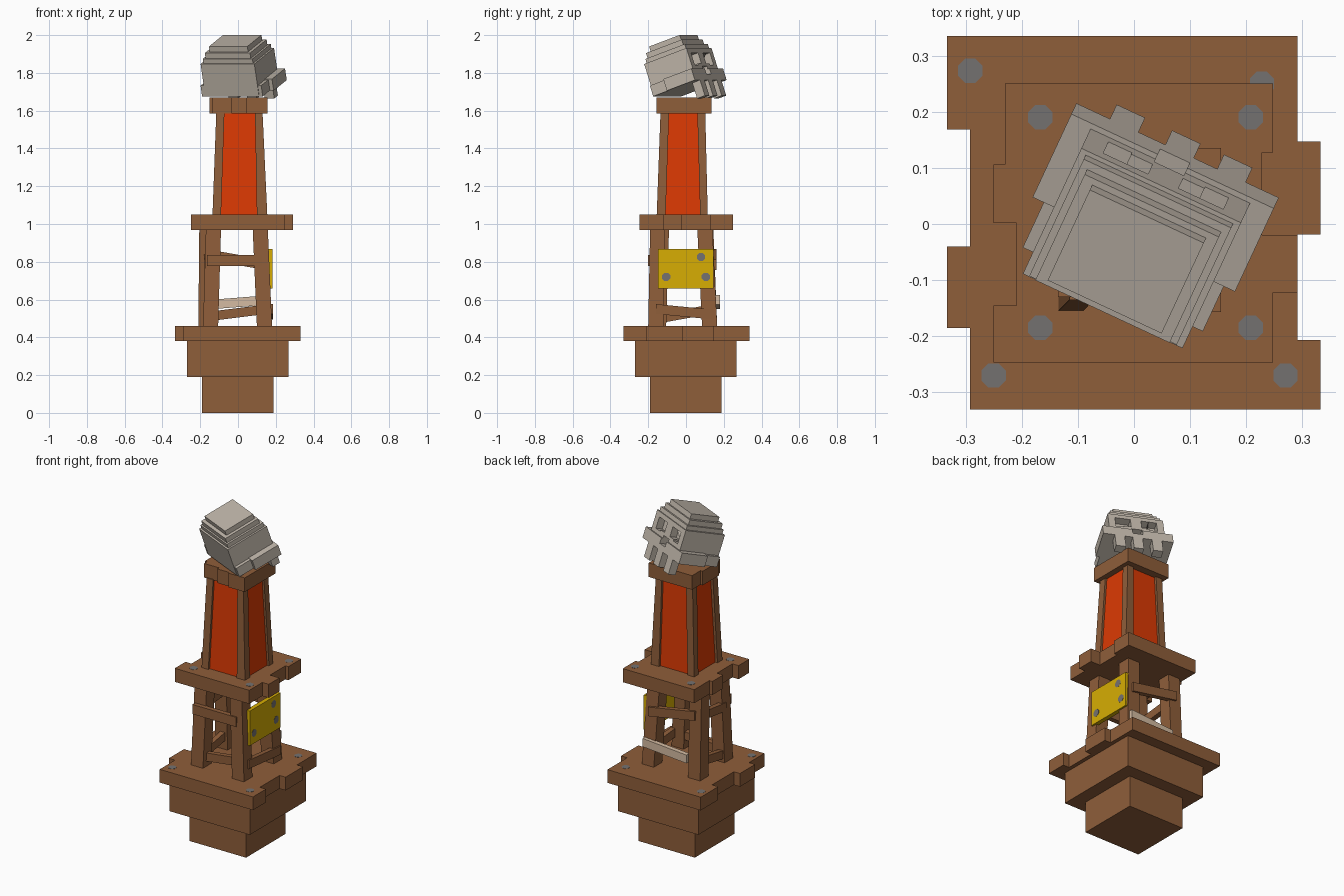
import bpy, math
from mathutils import Vector, Matrix

if "Cube" in bpy.data.objects:
    bpy.data.objects.remove(bpy.data.objects["Cube"])


def material(name, rgb):
    m = bpy.data.materials.new(name)
    m.diffuse_color = (*rgb, 1)
    m.use_nodes = True
    m.node_tree.nodes["Principled BSDF"].inputs["Base Color"].default_value = m.diffuse_color
    return m


WOOD = material("brown wood", (.275, .112, .042))
RED = material("red cloth", (.72, .042, .001))
YELLOW = material("yellow board", (.68, .42, .001))
BONE = material("grey bone", (.51, .455, .39))
PALE = material("pale plank", (.66, .50, .36))
IRON = material("iron grey", (.175, .165, .16))

QUADS = [(3, 2, 1, 0), (4, 5, 6, 7), (0, 1, 5, 4),
         (1, 2, 6, 5), (2, 3, 7, 6), (3, 0, 4, 7)]


def mesh(name, verts, faces, mat, matrix=None):
    me = bpy.data.meshes.new(name)
    me.from_pydata([Vector(v) for v in verts], [], faces)
    if matrix:
        me.transform(matrix)
    me.materials.append(mat)
    ob = bpy.data.objects.new(name, me)
    bpy.context.collection.objects.link(ob)
    return ob


def frustum(name, bottom, top, z0, z1, mat, matrix=None):
    """Block between two rectangles (x0, x1, y0, y1)."""
    verts = []
    for (x0, x1, y0, y1), z in ((bottom, z0), (top, z1)):
        verts += [(x0, y0, z), (x1, y0, z), (x1, y1, z), (x0, y1, z)]
    return mesh(name, verts, QUADS, mat, matrix)


def box(name, x0, x1, y0, y1, z0, z1, mat, matrix=None):
    return frustum(name, (x0, x1, y0, y1), (x0, x1, y0, y1), z0, z1, mat, matrix)


def slab(name, outline, z0, z1, mat):
    """Extruded outline, listed counter-clockwise."""
    n = len(outline)
    verts = [(x, y, z) for z in (z0, z1) for x, y in outline]
    faces = [tuple(range(n))[::-1], tuple(range(n, 2 * n))]
    faces += [(i, (i + 1) % n, n + (i + 1) % n, n + i) for i in range(n)]
    return mesh(name, verts, faces, mat)


def beam(name, p, q, width, height, mat):
    """Sloping bar with upright ends."""
    p, q = Vector(p), Vector(q)
    d = q - p
    side = Vector((-d.y, d.x, 0)).normalized() * width / 2
    up = Vector((0, 0, height / 2))
    verts = [p + side * -1 - up, q - side - up, q + side - up, p + side - up,
             p - side + up, q - side + up, q + side + up, p + side + up]
    return mesh(name, verts, QUADS, mat)


def bolt(name, pos, axis="Z"):
    """Flat eight-sided bolt head, almost flush."""
    r, h = .0235, .0012
    ring = [(r * math.cos(math.pi * (i + .5) / 4), r * math.sin(math.pi * (i + .5) / 4))
            for i in range(8)]
    ob = slab(name, ring, -h, h, IRON)
    if axis == "X":
        ob.data.transform(Matrix.Rotation(math.pi / 2, 4, "Y"))
    ob.data.transform(Matrix.Translation(pos))


# Stepped base
box("base_block", -.19, .187, -.19, .187, 0, .19, WOOD)
box("base_step", -.27, .268, -.27, .268, .19, .38, WOOD)

# Platforms with ragged plank ends
slab("lower_platform", [
    (-.333, .335), (-.333, .168), (-.292, .168), (-.292, -.04), (-.333, -.04),
    (-.333, -.185), (-.292, -.185), (-.292, -.331), (.332, -.331), (.332, -.207),
    (.291, -.207), (.291, -.019), (.332, -.019), (.332, .147), (.291, .147),
    (.291, .335)], .38, .46, WOOD)
slab("upper_platform", [
    (-.23, .25), (-.23, .106), (-.25, .106), (-.25, .002), (-.209, .002),
    (-.209, -.145), (-.25, -.145), (-.25, -.247), (.248, -.247), (.248, -.122),
    (.291, -.122), (.291, -.02), (.228, -.02), (.228, .127), (.248, .127),
    (.248, .25)], .968, 1.05, WOOD)
for x, y in ((-.292, .273), (.228, .25), (-.25, -.27), (.27, -.27)):
    bolt("lower_bolt", (x, y, .46))
for x in (-.167, .208):
    for y in (-.185, .19):
        bolt("upper_bolt", (x, y, 1.05))

# Four leaning legs: bottom and top centres
for bx, by, tx, ty in ((-.145, -.145, -.13, -.13), (.14, -.16, .118, -.15),
                       (-.17, .125, -.165, .105), (.14, .125, .118, .1)):
    a = .04
    frustum("leg", (bx - a, bx + a, by - a, by + a),
            (tx - a, tx + a, ty - a, ty + a), .46, .97, WOOD)

# Cross bars and the signboard
beam("front_bar", (-.165, -.185, .807), (.127, -.185, .807), .03, .058, WOOD)
beam("back_bar", (-.17, .147, .84), (.14, .147, .785), .03, .055, WOOD)
beam("front_low_bar", (-.12, -.14, .515), (.12, -.14, .545), .03, .05, WOOD)
beam("right_low_bar", (.17, -.16, .55), (.17, .15, .52), .028, .052, WOOD)
beam("left_low_bar", (-.16, -.14, .50), (-.16, .14, .55), .03, .05, WOOD)
beam("left_bar", (-.165, -.13, .79), (-.165, .13, .82), .03, .05, WOOD)
beam("back_plank", (-.128, .165, .575), (.165, .165, .598), .028, .05, PALE)
box("signboard", .156, .182, -.147, .145, .658, .868, YELLOW)
for y, z in ((.08, .825), (-.105, .72), (.105, .72)):
    bolt("sign_bolt", (.182, y, z), "X")

# Tapered red tower with corner posts
frustum("red_tower", (-.12, .142, -.142, .102), (-.1, .118, -.123, .088),
        1.05, 1.59, RED)
for x0, x1, u0, u1 in ((-.135, -.09, -.115, -.072), (.1, .155, .09, .13)):
    for y0, y1, v0, v1 in ((-.155, -.108, -.135, -.09), (.075, .115, .06, .102)):
        frustum("tower_post", (x0, x1, y0, y1), (u0, u1, v0, v1), 1.05, 1.59, WOOD)
slab("tower_cap", [
    (-.135, .135), (-.135, .055), (-.15, .055), (-.15, -.1), (-.135, -.1),
    (-.135, -.13), (-.035, -.13), (-.035, -.147), (.045, -.147), (.045, -.157),
    (.155, -.157), (.155, .135)], 1.585, 1.67, WOOD)

# Blocky skull, turned and tipped back; local y points out of the face
yaw = Matrix.Rotation(math.radians(-25), 4, "Z")
pitch = Matrix.Rotation(math.radians(19), 4, "X")
centre = yaw @ Vector((.015, 0, 0)) + Vector((0, 0, 1.84))
HEAD = Matrix.Translation(centre) @ yaw @ pitch


def bone(name, half, back, front, low, high, x=0):
    return box(name, x - half, x + half, back, front, low, high, BONE, HEAD)


bone("skull_top", .112, -.115, .073, .115, .145)
bone("skull_upper_step", .132, -.135, .085, .085, .115)
bone("skull_lower_step", .145, -.143, .1, .06, .085)
cranium = bone("cranium", .157, -.153, .108, -.12, .06)
bone("jaw_band", .177, -.15, .06, -.122, -.062)
cheek = bone("cheek_band", .199, -.055, .118, -.123, -.058)
for x in (-.105, .004, .106):
    bone("tooth", .028, .07, .118, -.21, -.12, x)


def cut(target, name, half, low, high, x):
    c = bone(name, half, .065, .2, low, high, x)
    c.hide_render = True
    c.hide_set(True)
    mod = target.modifiers.new(name, "BOOLEAN")
    mod.operation = "DIFFERENCE"
    mod.solver = "EXACT"
    mod.object = c


# Stepped eye sockets and nose hole
for s in (-1, 1):
    cut(cranium, "outer_eye_cutter", .023, -.035, .033, s * .095)
    cut(cranium, "inner_eye_cutter", .024, -.026, .033, s * .054)
for part in (cranium, cheek):
    cut(part, "nose_cutter", .029, -.09, -.042, 0)
